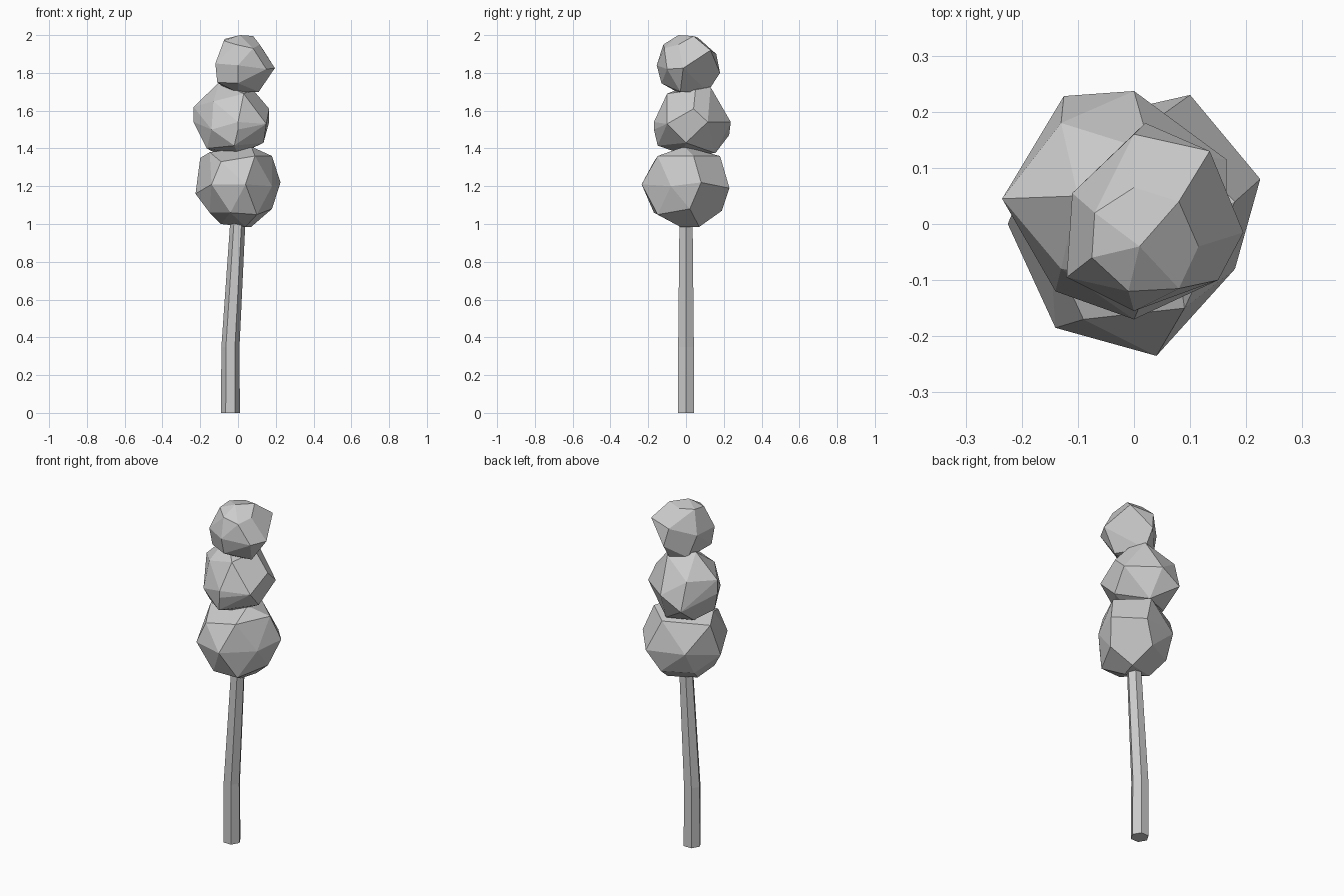
import bpy, bmesh
from math import cos, sin, radians


def finish(bm, name):
    bmesh.ops.recalc_face_normals(bm, faces=bm.faces)
    me = bpy.data.meshes.new(name)
    bm.to_mesh(me)
    bm.free()
    ob = bpy.data.objects.new(name, me)
    bpy.context.collection.objects.link(ob)
    return ob


def clump(name, points):
    """Faceted foliage: hull of a few corner points, near-flat faces merged."""
    bm = bmesh.new()
    for p in points:
        bm.verts.new(p)
    bmesh.ops.convex_hull(bm, input=bm.verts[:])
    loose = [v for v in bm.verts if not v.link_faces]
    bmesh.ops.delete(bm, geom=loose, context='VERTS')
    bmesh.ops.dissolve_limit(bm, angle_limit=radians(9), verts=bm.verts[:], edges=bm.edges[:])
    finish(bm, name)


# Bent six-sided trunk: (x, z, radius) along its axis
bm = bmesh.new()
rings = []
for x, z, r in [(-0.04, 0, 0.05), (-0.04, 0.35, 0.048), (0.0, 1.03, 0.04)]:
    rings.append([bm.verts.new((x + r * cos(radians(60 * k)), r * sin(radians(60 * k)), z))
                  for k in range(6)])
for a, b in zip(rings, rings[1:]):
    for k in range(6):
        bm.faces.new((a[k], a[(k + 1) % 6], b[(k + 1) % 6], b[k]))
bm.faces.new(rings[0])
bm.faces.new(rings[-1])
finish(bm, "trunk")

# Lower foliage: top, waist, bottom corners
clump("lower_foliage", [
    (-.15, -.04, 1.38), (.07, -.01, 1.41), (.18, .04, 1.36), (.03, .18, 1.36),
    (-.09, -.17, 1.33), (.09, -.15, 1.36), (-.20, .06, 1.35),
    (.04, -.235, 1.21), (-.14, -.185, 1.21), (.225, .08, 1.22), (.10, .23, 1.19),
    (-.225, .0, 1.16), (-.12, .18, 1.20), (.18, -.08, 1.20),
    (.18, .02, 1.08), (.10, -.15, 1.05), (-.04, -.17, 1.06), (-.15, -.05, 1.06),
    (.03, .19, 1.07), (-.13, .11, 1.07),
    (.07, .07, .985), (.04, -.03, .985), (-.09, .02, 1.0)])

# Middle foliage
clump("middle_foliage", [
    (-.10, .05, 1.75), (.03, -.10, 1.69), (.08, .05, 1.71), (.03, .13, 1.725),
    (-.13, -.08, 1.65), (-.13, .18, 1.63),
    (-.235, .045, 1.62), (-.235, .045, 1.54), (-.14, -.12, 1.50), (.0, -.17, 1.54),
    (.0, -.17, 1.50), (.15, -.10, 1.53), (.165, .04, 1.61), (.165, .115, 1.54),
    (.0, .237, 1.54), (-.125, .228, 1.47),
    (-.165, -.03, 1.40), (-.12, .10, 1.375), (.135, .0, 1.43), (.02, .155, 1.375),
    (-.02, -.15, 1.415), (.0, -.02, 1.37)])

# Top foliage
clump("top_foliage", [
    (.01, -.04, 2.0), (.0, .065, 1.985), (.08, .04, 1.995), (.115, -.04, 1.95),
    (.08, -.115, 1.93), (-.01, -.12, 1.95), (-.075, -.06, 1.97), (-.07, .02, 1.98),
    (.0, .16, 1.90), (.135, .13, 1.92), (.195, -.015, 1.825), (.15, -.10, 1.82),
    (.0, -.155, 1.84), (-.12, -.095, 1.85), (-.11, .055, 1.85), (.02, .18, 1.80),
    (-.11, -.08, 1.75), (.0, -.13, 1.745), (.11, -.03, 1.70), (.02, .115, 1.70),
    (-.07, .08, 1.72), (.0, -.04, 1.695)])
